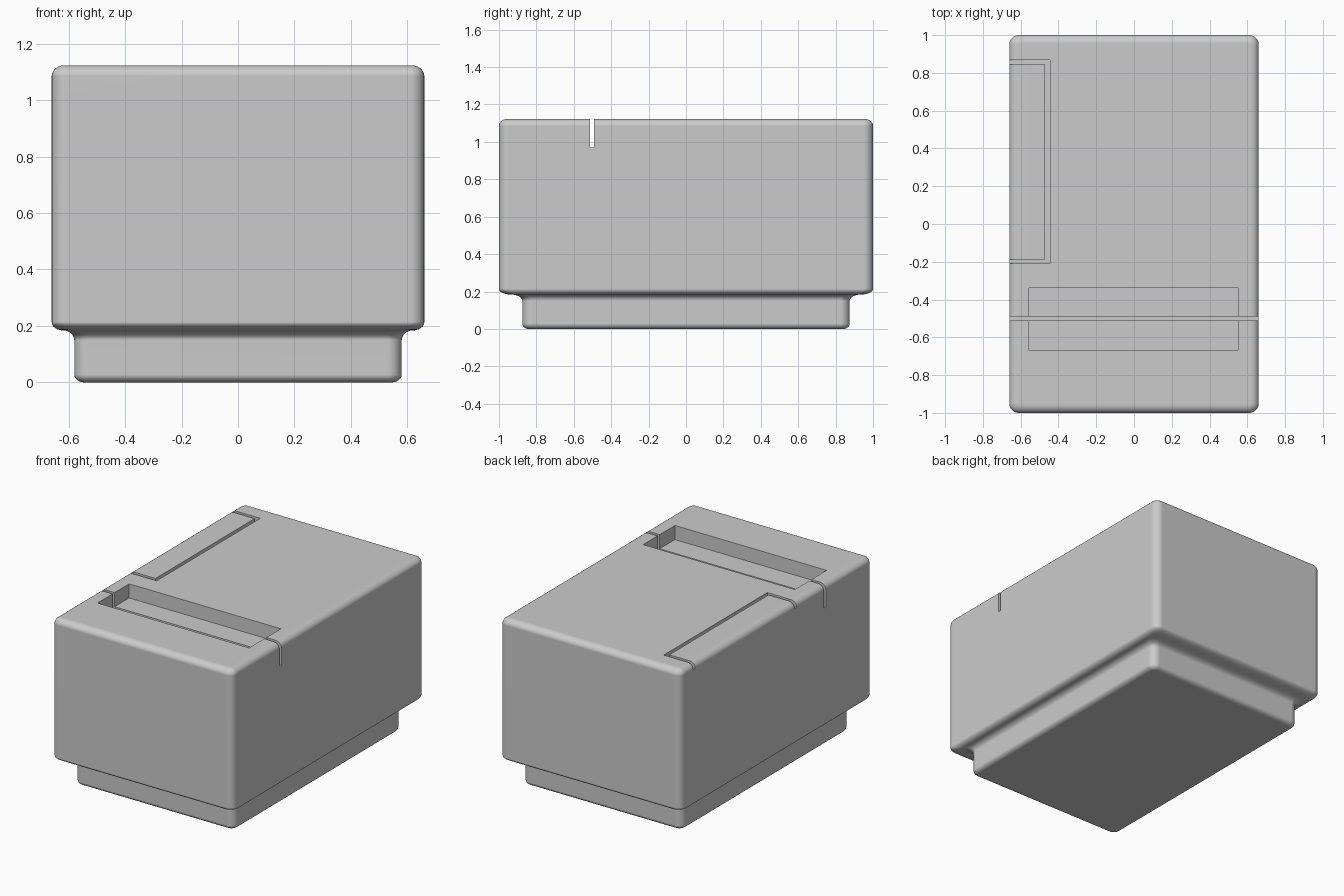
import bpy, bmesh
from math import sin, cos, pi

if "Cube" in bpy.data.objects:
    bpy.data.objects.remove(bpy.data.objects["Cube"])

SEG = 6  # segments per rounded corner


def new_object(name, bm):
    bmesh.ops.recalc_face_normals(bm, faces=bm.faces[:])
    me = bpy.data.meshes.new(name)
    bm.to_mesh(me)
    bm.free()
    ob = bpy.data.objects.new(name, me)
    bpy.context.collection.objects.link(ob)
    return ob


def ring(bm, hx, hy, r, z):
    """Rounded rectangle loop of vertices."""
    vs = []
    for q, (sx, sy) in enumerate([(1, 1), (-1, 1), (-1, -1), (1, -1)]):
        for i in range(SEG + 1):
            a = (q + i / SEG) * pi / 2
            vs.append(bm.verts.new((sx * (hx - r) + r * cos(a),
                                    sy * (hy - r) + r * sin(a), z)))
    return vs


def prism(name, pts, z0, z1):
    """Upright prism from a flat outline."""
    bm = bmesh.new()
    f = bm.faces.new([bm.verts.new((x, y, z0)) for x, y in pts])
    up = bmesh.ops.extrude_face_region(bm, geom=[f])["geom"]
    for v in up:
        if isinstance(v, bmesh.types.BMVert):
            v.co.z = z1
    return new_object(name, bm)


def rect(x0, x1, y0, y1):
    return [(x0, y0), (x1, y0), (x1, y1), (x0, y1)]


# Vertical profile: (half width, half depth, corner radius, height)
rings = []
arc = [i / SEG * pi / 2 for i in range(SEG + 1)]
for a in arc:                                   # rounded foot of the base
    d = 0.035 * (1 - sin(a))
    rings.append((0.58 - d, 0.875 - d, 0.05 - d, 0.028 * (1 - cos(a))))
for a in arc:                                   # cove under the body
    k = 1 - cos(a)
    rings.append((0.58 + 0.04 * k, 0.875 + 0.06 * k, 0.05, 0.15 + 0.034 * sin(a)))
for a in arc[1:]:                               # rounded lower body edge
    k = sin(a)
    rings.append((0.62 + 0.04 * k, 0.935 + 0.065 * k, 0.05,
                  0.184 + 0.03 * (1 - cos(a))))
for a in arc:                                   # rounded top edge
    d = 0.045 * (1 - cos(a))
    rings.append((0.66 - d, 1.0 - d, 0.05 - d, 1.085 + 0.038 * sin(a)))

# Body with stepped base
bm = bmesh.new()
loops = [ring(bm, *p) for p in rings]
n = len(loops[0])
for lo, hi in zip(loops, loops[1:]):
    for i in range(n):
        j = (i + 1) % n
        bm.faces.new((lo[i], lo[j], hi[j], hi[i]))
bm.faces.new(loops[0][::-1])
bm.faces.new(loops[-1])
body = new_object("box_body", bm)

# Recess, full-width slot and side panel groove
cutters = [
    prism("recess_cutter", rect(-0.555, 0.55, -0.67, -0.34), 1.03, 1.3),
    prism("slot_cutter", rect(-0.8, 0.8, -0.512, -0.491), 0.97, 1.3),
    prism("groove_cutter", [(-0.8, -0.21), (-0.445, -0.21), (-0.445, 0.867),
                            (-0.8, 0.867), (-0.8, 0.845), (-0.47, 0.845),
                            (-0.47, -0.187), (-0.8, -0.187)], 1.083, 1.3),
]
bpy.context.view_layer.objects.active = body
body.select_set(True)
for c in cutters:
    c.hide_render = True
    m = body.modifiers.new("cut", "BOOLEAN")
    m.operation, m.solver, m.object = "DIFFERENCE", "EXACT", c
    bpy.ops.object.modifier_apply(modifier=m.name)
    bpy.data.objects.remove(c)

bpy.ops.object.shade_smooth_by_angle(angle=0.6)
w = body.modifiers.new("even_shading", "WEIGHTED_NORMAL")
w.keep_sharp = True
